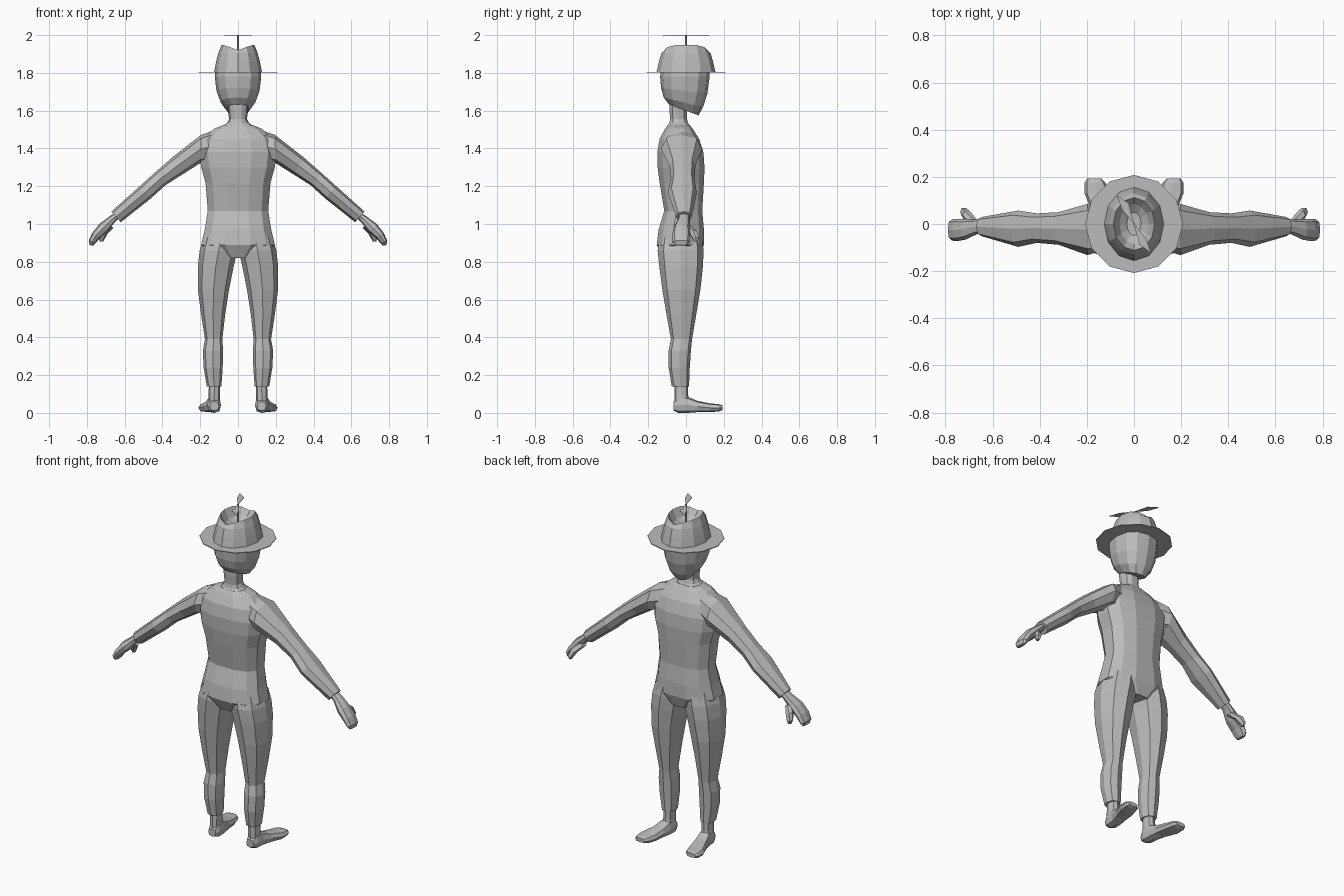
import bpy, bmesh, math
from mathutils import Vector as V

grey = bpy.data.materials.new("plain grey")
grey.diffuse_color = (0.5, 0.5, 0.5, 1)


def ring(c, u, v, n=8, p=0.85, half=False):
    """Closed section round c with half axes u and v; p < 1 makes it boxier."""
    pts = []
    for i in range(n):
        a = 2 * math.pi * (i + (0.5 if half else 0)) / n
        f = [math.copysign(abs(t) ** p, t) if abs(t) > 1e-6 else 0 for t in (math.cos(a), math.sin(a))]
        k = 1 / math.cos(math.pi / n) ** p if half else 1
        pts.append(V(c) + V(u) * f[0] * k + V(v) * f[1] * k)
    return pts


def level(z, x0, x1, y0, y1, **kw):
    """Horizontal section."""
    return ring(((x0 + x1) / 2, (y0 + y1) / 2, z), ((x1 - x0) / 2, 0, 0), (0, (y1 - y0) / 2, 0), **kw)


def slant(xa, za, xb, zb, y0, y1, **kw):
    """Limb section from an upper point to a lower point in xz, y0 to y1 deep."""
    return ring(((xa + xb) / 2, (y0 + y1) / 2, (za + zb) / 2),
                ((xa - xb) / 2, 0, (za - zb) / 2), (0, (y1 - y0) / 2, 0), **kw)


def loft(name, rings, mirror=False):
    bm = bmesh.new()
    rows = [[bm.verts.new(p) for p in r] for r in rings]
    n = len(rows[0])
    for a, b in zip(rows, rows[1:]):
        for i in range(n):
            bm.faces.new((a[i], a[(i + 1) % n], b[(i + 1) % n], b[i]))
    bm.faces.new(rows[0])
    bm.faces.new(rows[-1])
    bmesh.ops.recalc_face_normals(bm, faces=bm.faces)
    me = bpy.data.meshes.new(name)
    bm.to_mesh(me)
    bm.free()
    me.materials.append(grey)
    ob = bpy.data.objects.new(name, me)
    bpy.context.collection.objects.link(ob)
    if mirror:
        ob.modifiers.new("mirror", 'MIRROR').use_mirror_merge = False
    return ob


# Torso and pelvis
loft("torso", [level(z, -r, r, a, b, n=12, p=0.8, half=True) for z, r, a, b in [
    (1.525, .075, -.095, .02), (1.505, .125, -.11, .035), (1.45, .185, -.14, .07),
    (1.38, .205, -.152, .092), (1.30, .195, -.15, .098), (1.22, .172, -.14, .095),
    (1.07, .16, -.115, .086), (.97, .176, -.145, .095), (.89, .195, -.155, .095),
    (.82, .09, -.12, .07)]])

# Arms with sleeves
loft("arms", [slant(*s) for s in [
    (.07, 1.515, .10, 1.33, -.10, .04), (.195, 1.472, .20, 1.322, -.132, .085),
    (.345, 1.355, .295, 1.262, -.088, .05), (.44, 1.272, .385, 1.205, -.08, .045),
    (.52, 1.20, .462, 1.135, -.097, .057), (.67, 1.066, .62, 1.01, -.052, .03)]], True)

# Hands
loft("hands", [slant(*s) for s in [
    (.65, 1.06, .63, 1.03, -.04, .018), (.678, 1.042, .65, 1.012, -.042, .02),
    (.735, 1.0, .69, .96, -.066, .02), (.77, .955, .732, .925, -.073, .022),
    (.79, .913, .755, .897, -.07, .02), (.785, .888, .765, .886, -.055, .008)]], True)
loft("thumbs", [slant(*s, n=6) for s in [
    (.69, 1.0, .66, .98, -.02, .022), (.727, .968, .69, .948, .012, .06),
    (.738, .93, .705, .922, .032, .07), (.732, .908, .715, .906, .042, .064)]], True)

# Trouser legs
loft("legs", [level(*s) for s in [
    (.93, .0, .182, -.14, .085), (.86, .003, .203, -.15, .093), (.78, .022, .212, -.142, .09),
    (.65, .048, .212, -.125, .076), (.52, .068, .195, -.103, .054), (.39, .083, .175, -.08, .032),
    (.33, .079, .186, -.092, .026), (.24, .081, .182, -.092, .02), (.14, .088, .165, -.075, .016)]], True)

# Ankles and feet
loft("ankles", [level(*s) for s in [
    (.16, .096, .154, -.06, .01), (.09, .096, .156, -.062, .012), (.04, .095, .158, -.062, .03)]], True)
loft("feet", [ring((x, y, (a + b) / 2), (w, 0, 0), (0, 0, (b - a) / 2), p=0.7) for y, x, w, a, b in [
    (-.066, .125, .024, .012, .06), (-.04, .126, .036, 0, .085), (.01, .129, .037, 0, .085),
    (.06, .14, .042, .004, .064), (.13, .158, .052, .004, .05), (.175, .165, .045, .008, .046),
    (.193, .168, .03, .015, .04)]], True)

# Neck with collar flare
loft("neck", [level(z, -r, r, a, b, n=10) for z, r, a, b in [
    (1.67, .06, -.09, .02), (1.61, .052, -.09, .005), (1.555, .048, -.086, .008),
    (1.535, .058, -.09, .014), (1.512, .09, -.105, .028)]])

# Head, sections tilting down towards the chin
loft("head", [ring((0, (ya + yb) / 2, (za + zb) / 2), (r, 0, 0), (0, (yb - ya) / 2, (zb - za) / 2), n=12)
              for r, ya, za, yb, zb in [
    (.12, -.132, 1.83, .122, 1.83), (.123, -.137, 1.78, .125, 1.78), (.114, -.132, 1.72, .113, 1.69),
    (.092, -.118, 1.67, .09, 1.618), (.058, -.092, 1.635, .066, 1.575)]])

# Hat brim and crown with a dented top
loft("hat_brim", [level(z, -.208, .208, -.208, .208, n=12, p=1) for z in (1.802, 1.806)])
crown = [level(z, -x, x, -y, y, n=12, p=1) for z, x, y in [
    (1.804, .127, .156), (1.86, .116, .143), (1.905, .104, .13), (1.92, .088, .112),
    (1.895, .062, .085), (1.87, .03, .05)]]
for p in crown[3]:
    p.z += .027 * min(1, abs(p.x) / .07)
loft("hat_crown", crown)

# Propeller: shaft and two leaf-shaped blades
loft("propeller_shaft", [level(z, -.005, .005, -.005, .005, n=6, p=1) for z in (1.865, 1.999)])
for s, name in ((1, "left"), (-1, "right")):
    d = V((-.073, .122, 0)) * s
    side = V((.86, .51, 0)) * s
    leaf = [d * 0, d * .55 - side * .012, d, d * .62 + side * .026]
    loft("propeller_blade_" + name, [[p + V((0, 0, z)) for p in leaf] for z in (1.997, 2.0)])
